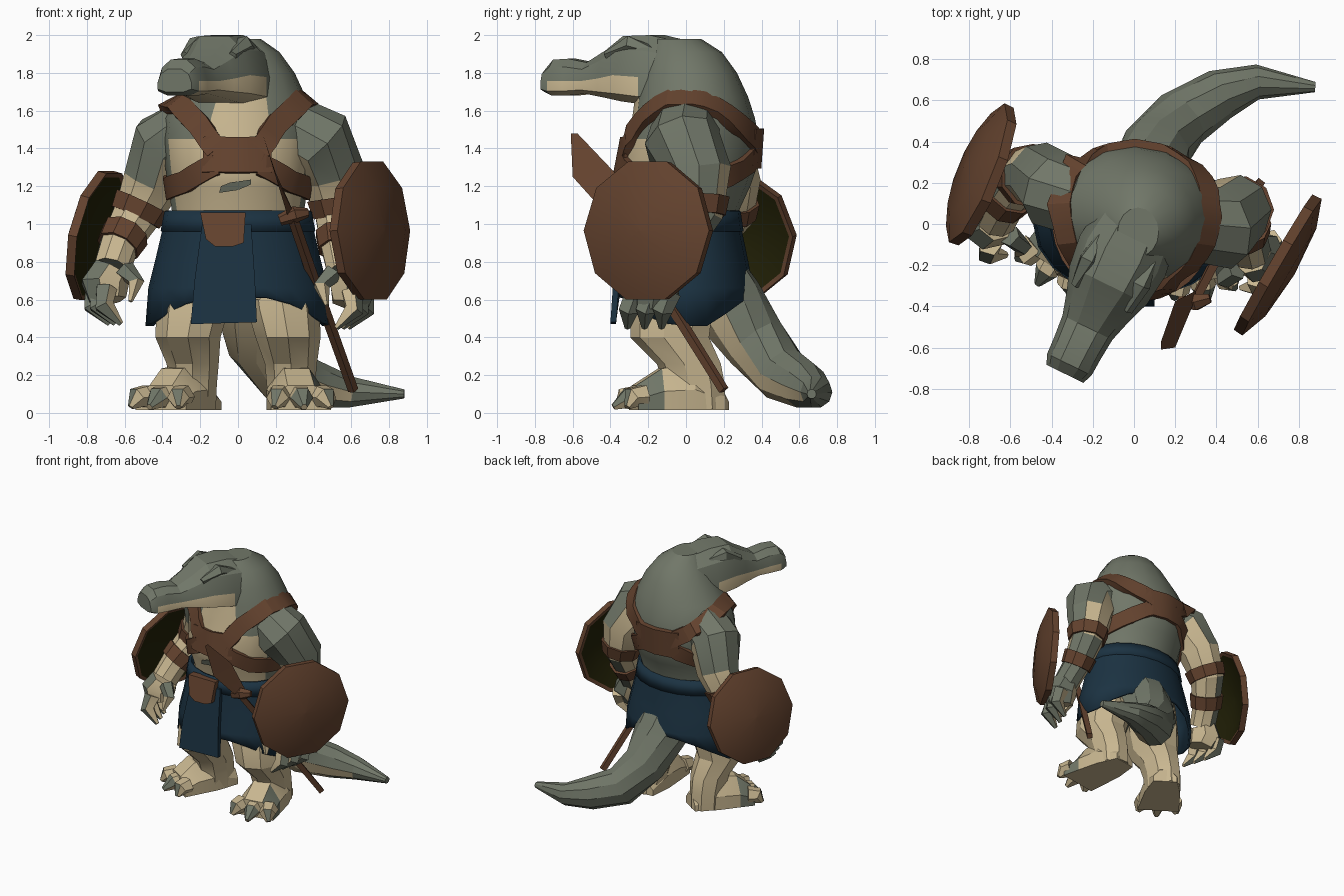
import bpy, bmesh, math
from math import cos, sin, pi
from mathutils import Vector as V
from mathutils.bvhtree import BVHTree

cube = bpy.data.objects.get("Cube")
if cube:
    bpy.data.objects.remove(cube)


def material(name, r, g, b):
    m = bpy.data.materials.new(name)
    m.use_nodes = True
    m.diffuse_color = (r, g, b, 1)
    node = m.node_tree.nodes["Principled BSDF"]
    node.inputs["Base Color"].default_value = (r, g, b, 1)
    node.inputs["Roughness"].default_value = 0.9
    return m


GREY = material("grey green hide", 0.165, 0.185, 0.14)
TAN = material("tan underside", 0.58, 0.47, 0.28)
BROWN = material("brown leather", 0.128, 0.056, 0.028)
BLUE = material("dark blue cloth", 0.011, 0.032, 0.054)
DARK = material("dark shield lining", 0.016, 0.015, 0.002)
HIDE = [GREY, TAN]


def finish(name, bm, mats, rule=None, thickness=0, angle=25):
    """Colour the faces by rule, make the object, shade it."""
    bmesh.ops.recalc_face_normals(bm, faces=bm.faces[:])
    bm.normal_update()
    if rule:
        for f in bm.faces:
            f.material_index = int(rule(f.calc_center_median(), f.normal))
    mesh = bpy.data.meshes.new(name)
    bm.to_mesh(mesh)
    bm.free()
    for m in mats:
        mesh.materials.append(m)
    ob = bpy.data.objects.new(name, mesh)
    bpy.context.collection.objects.link(ob)
    if thickness:
        mod = ob.modifiers.new("thickness", 'SOLIDIFY')
        mod.thickness = thickness
        mod.offset = 0
    bpy.ops.object.select_all(action='DESELECT')
    ob.select_set(True)
    bpy.context.view_layer.objects.active = ob
    bpy.ops.object.shade_smooth_by_angle(angle=math.radians(angle))
    return ob


def loft(name, rings, mats, rule=None, caps=True, **kw):
    """Skin a row of equal-length vertex rings."""
    bm = bmesh.new()
    rows = [[bm.verts.new(p) for p in ring] for ring in rings]
    n = len(rows[0])
    for a, b in zip(rows, rows[1:]):
        for i in range(n):
            j = (i + 1) % n
            bm.faces.new((a[i], a[j], b[j], b[i]))
    if caps:
        bm.faces.new(rows[0])
        bm.faces.new(rows[-1])
    return finish(name, bm, mats, rule, **kw)


def ellipses(levels, sides):
    """Level rings from (z, cx, cy, rx, ry)."""
    return [[V((cx + rx * sin(2 * pi * i / sides), cy - ry * cos(2 * pi * i / sides), z))
             for i in range(sides)] for z, cx, cy, rx, ry in levels]


def tube(name, pts, mats, rule=None, sides=8, ref=V((0, 1, 0))):
    """Round limb through (x, y, z, radius) points."""
    c = [V(p[:3]) for p in pts]
    rings = []
    for k, p in enumerate(pts):
        t = (c[min(k + 1, len(c) - 1)] - c[max(k - 1, 0)]).normalized()
        u = t.cross(ref).normalized()
        w = u.cross(t)
        rings.append([c[k] + p[3] * (u * cos(2 * pi * i / sides) + w * sin(2 * pi * i / sides))
                      for i in range(sides)])
    return loft(name, rings, mats, rule)


# Torso with hunched back; the pale throat is narrower than the belly
def torso_tan(c, n):
    if c.z < 1.25:
        return n.y < -0.45
    return n.y < -0.55 and (c.z < 1.46 or (c.z < 1.72 and -0.15 < c.x < 0.2))


torso = loft("torso", ellipses([
    (0.6, 0, 0, 0.33, 0.25), (0.9, 0, 0, 0.35, 0.27), (1.07, 0, 0, 0.35, 0.28),
    (1.2, 0, 0, 0.37, 0.34), (1.3, 0, 0.01, 0.385, 0.365), (1.45, 0, 0.03, 0.4, 0.355),
    (1.56, 0.01, 0.04, 0.4, 0.325), (1.67, 0.02, 0.03, 0.34, 0.3), (1.8, 0.04, 0.02, 0.26, 0.25),
    (1.91, 0.04, 0, 0.18, 0.19), (1.98, 0.02, -0.04, 0.1, 0.12)], 16), HIDE, torso_tan)

# Head and snout, turned towards the right
AHEAD, ACROSS = V((-0.44, -0.9, 0)).normalized(), V((0.9, -0.44, 0)).normalized()
half = [(0.55, 0), (1, 0.12), (1, 0.4), (0.82, 0.78), (0.4, 1)]
section = half + [(-u, v) for u, v in reversed(half)]
stations = [(-0.02, 0.2, 1.64, 1.96), (0.17, 0.23, 1.63, 2.0), (0.33, 0.21, 1.65, 1.995),
            (0.44, 0.17, 1.67, 1.92), (0.56, 0.135, 1.69, 1.855), (0.67, 0.125, 1.68, 1.875),
            (0.76, 0.12, 1.68, 1.87), (0.81, 0.1, 1.7, 1.82)]
head = loft("head", [[V((0.02, 0, lo + v * (hi - lo))) + AHEAD * t + ACROSS * u * w
                      for u, v in section] for t, w, lo, hi in stations], HIDE,
            lambda c, n: c.z < 1.775 and n.dot(AHEAD) < 0.8 and 0.12 < c.dot(AHEAD) < 0.76)
for s, side in ((1, "left"), (-1, "right")):
    brow = [V((0.02, 0, 1.92)) + AHEAD * t + ACROSS * s * 0.14 + V((0, 0, h))
            for t, h in ((0.12, 0), (0.26, 0.03), (0.4, -0.03))]
    tube(side + "_brow", [(*p, r) for p, r in zip(brow, (0.02, 0.05, 0.025))], [GREY], sides=5)

# Tail sweeping round to the left
tube("tail", [(0.06, 0.08, 0.78, 0.2), (0.07, 0.22, 0.58, 0.2), (0.11, 0.37, 0.37, 0.17),
              (0.23, 0.51, 0.205, 0.15), (0.42, 0.63, 0.145, 0.125), (0.6, 0.69, 0.11, 0.085),
              (0.88, 0.665, 0.1, 0.025)], HIDE,
     lambda c, n: n.y < -0.2 and n.z < 0.1 and c.y < 0.58, 10, V((0, 0, 1)))

# Legs, then feet and toes turned outward by an angle
for s, side, ankle, turn, reach in ((1, "left", 0.28, 9, 0.36), (-1, "right", 0.24, 33, 0.33)):
    loft(side + "_leg", ellipses([
        (0.78, s * 0.2, -0.03, 0.18, 0.2), (0.55, s * 0.24, -0.07, 0.195, 0.225),
        (0.4, s * 0.265, -0.08, 0.175, 0.215), (0.26, s * ankle, 0.02, 0.14, 0.175),
        (0.15, s * ankle, 0.05, 0.13, 0.165), (0.02, s * ankle, 0.06, 0.125, 0.16)], 9), HIDE,
        lambda c, n: True)
    turn = math.radians(turn)
    fore = V((s * sin(turn), -cos(turn), 0))
    out = V((s * cos(turn), sin(turn), 0))
    base = V((s * ankle, 0.06, 0.015))

    def spot(d, a, z):
        return base + fore * d + out * a + V((0, 0, z))

    rings = [[spot(d, a * w, b * h) for a, b in
              ((-1, 0), (1, 0), (1, 0.45), (0.45, 1), (-0.45, 1), (-1, 0.45))]
             for d, w, h in ((-0.14, 0.09, 0.1), (0.03, 0.135, 0.24), (0.2, 0.15, 0.22),
                             (reach - 0.02, 0.16, 0.13))]
    loft(side + "_foot", rings, HIDE, lambda c, n: n.dot(out) < 0.5 or (c - base).dot(fore) < 0.2)
    for i in (-1, 0, 1):
        tip = reach + 0.09 - abs(i) * 0.05
        toe = [(*spot(reach - 0.06, i * 0.11, 0.07), 0.07), (*spot(reach + 0.01, i * 0.13, 0.065), 0.06),
               (*spot(tip, i * 0.15, 0.015), 0.018)]
        tube(f"{side}_toe_{i + 2}", toe, HIDE,
             lambda c, n: (c - base).dot(fore) < reach or n.z < 0.2, 6, V((0, 0, 1)))


# Arms, hands, claws, bracers
def arm(side, s, pts):
    def rule(c, n):
        inner = n.x * s < -0.15 and c.z < 1.4
        return inner or (n.y < -0.35 and 0.82 < c.z < 1.28) or (n.y > 0.6 and 1 < c.z < 1.25)
    ob = tube(side + "_arm", pts, HIDE, rule, 9)
    for k in (3, 4):
        a, b = V(pts[k - 1]), V(pts[k])
        strip = [a.lerp(b, f) for f in (0.6, 1.08)]
        tube(f"{side}_bracer_{k - 2}", [(*p[:3], p[3] + 0.016) for p in strip], [BROWN], None, 9)
    wrist = V(pts[-1][:3])
    tube(side + "_palm", [(*wrist, 0.105), (*(wrist + V((s * 0.04, -0.02, -0.08))), 0.13),
                          (*(wrist + V((s * 0.02, -0.04, -0.17))), 0.1)], HIDE,
         lambda c, n: n.x * s < -0.2, 7)
    for i in range(3):
        root = wrist + V((s * (0.09 - 0.03 * i), 0.06 - 0.09 * i, -0.1))
        tip = root + V((-s * 0.08, -0.05, -0.19))
        mid = root.lerp(tip, 0.5) + V((s * 0.05, -0.02, 0))
        tube(f"{side}_finger_{i + 1}", [(*root, 0.06), (*mid, 0.055), (*tip, 0.015)], HIDE,
             lambda c, n: n.x * s < 0, 5)
    thumb = wrist + V((-s * 0.07, -0.08, 0))
    tube(side + "_thumb", [(*thumb, 0.055), (*(thumb + V((-s * 0.06, -0.05, -0.07))), 0.045),
                           (*(thumb + V((-s * 0.03, -0.09, -0.17))), 0.012)], HIDE,
         lambda c, n: c.z < wrist.z - 0.05, 5)
    return ob


left_arm = arm("left", 1, [(0.26, 0, 1.51, 0.18), (0.42, -0.02, 1.43, 0.205), (0.5, 0.07, 1.26, 0.175),
                           (0.53, 0.07, 1.06, 0.13), (0.54, -0.04, 0.88, 0.105),
                           (0.57, -0.14, 0.74, 0.1)])
right_arm = arm("right", -1, [(-0.24, 0.1, 1.5, 0.18), (-0.38, 0.16, 1.42, 0.195),
                              (-0.46, 0.24, 1.22, 0.16), (-0.54, 0.23, 1.05, 0.13),
                              (-0.63, 0.11, 0.89, 0.105), (-0.67, 0.02, 0.76, 0.1)])


# Round domed shields strapped to the forearms
def shield(name, centre, normal, radius):
    n = V(normal).normalized()
    u = n.cross(V((0, 0, 1))).normalized()
    w = u.cross(n)
    centre = V(centre)
    rings = [[centre + n * d + radius * r * (u * cos(pi * i / 5) + w * sin(pi * i / 5))
              for i in range(10)]
             for d, r in ((0.04, 0.02), (0.02, 0.6), (-0.03, 0.93), (-0.04, 1), (0.01, 1.01),
                          (0.06, 0.65), (0.08, 0.02))]
    loft(name, rings, [BROWN, DARK],
         lambda c, m: m.dot(n) < -0.3 and (c - centre).length < radius * 0.87, angle=35)


shield("left_shield", (0.71, -0.205, 0.965), (0.86, -0.5, 0.03), 0.38)
shield("right_shield", (-0.755, 0.245, 0.94), (-0.9, 0.36, 0.2), 0.36)


# Skirt, with a hem that rises beside the front flap and over the tail
def hem(p):
    if p.y < 0:
        return 0.46 + min(0.15, 0.28 * (1 - abs(p.x) / 0.48))
    return 0.46 + 0.75 * max(0, p.y - 0.12)


skirt = ellipses([(1.07, 0, -0.01, 0.375, 0.285), (0.97, 0, -0.01, 0.39, 0.295),
                  (0.8, 0, 0, 0.43, 0.32), (0.66, 0, 0, 0.465, 0.345),
                  (0.46, 0, 0, 0.48, 0.35)], 20)
for p in skirt[-1]:
    p.z = hem(p)
loft("skirt", skirt, [BLUE], caps=False, thickness=0.02)
loft("waist_sash", ellipses([(1.065, 0, -0.01, 0.38, 0.29), (0.96, 0, -0.01, 0.4, 0.305)], 20),
     [BLUE], caps=False, thickness=0.02)


def slab(name, outline, depth, mat):
    """Plate from front (x, y, z) outline points, thickened backwards."""
    loft(name, [[V(p) for p in outline], [V(p) + V((0, depth, 0)) for p in outline]], [mat])


slab("front_flap", [(-0.19, -0.33, 1.0), (0.07, -0.33, 1.0), (0.09, -0.385, 0.7), (0.1, -0.4, 0.48),
                    (-0.25, -0.4, 0.47), (-0.23, -0.385, 0.7)], 0.03, BLUE)
slab("belt_pouch", [(-0.2, -0.35, 1.06), (0.04, -0.35, 1.06), (0.03, -0.39, 0.9), (-0.03, -0.39, 0.88),
                    (-0.12, -0.39, 0.88), (-0.17, -0.39, 0.92)], 0.06, BROWN)
slab("belly_patch", [(-0.1, -0.328, 1.165), (0, -0.338, 1.18), (0.07, -0.347, 1.21),
                     (0.07, -0.355, 1.235), (-0.04, -0.35, 1.22), (-0.09, -0.34, 1.2)], 0.009, GREY)

# Leather harness laid on the body surface
verts, polys = [], []
for ob in (torso, left_arm, right_arm):
    base = len(verts)
    verts += [v.co.copy() for v in ob.data.vertices]
    polys += [[base + i for i in f.vertices] for f in ob.data.polygons]
whole = BVHTree.FromPolygons(verts, polys)
trunk = BVHTree.FromPolygons([v.co for v in torso.data.vertices],
                             [list(f.vertices) for f in torso.data.polygons])


def band(name, surface, pts, width, lift=0, steps=3):
    """Strap along a path; lift turns its face upward on the shoulders."""
    path = []
    for a, b in zip(pts, pts[1:]):
        path += [V(a).lerp(V(b), k / steps) for k in range(steps)]
    path.append(V(pts[-1]))
    hits = [surface.find_nearest(p)[:2] for p in path]
    rings = []
    for k, (p, n) in enumerate(hits):
        n = (n + V((0, 0, lift * max(0, p.z - 1.5)))).normalized()
        t = hits[min(k + 1, len(hits) - 1)][0] - hits[max(k - 1, 0)][0]
        w = t.cross(n).normalized() * width / 2
        rings.append([p + w + n * 0.025, p - w + n * 0.025, p - w - n * 0.03, p + w - n * 0.03])
    loft(name, rings, [BROWN])


for s, side in ((1, "left"), (-1, "right")):
    band(side + "_shoulder_strap", whole, [
        (s * 0.12, -0.36, 1.4), (s * 0.23, -0.3, 1.54), (s * 0.35, -0.1, 1.66), (s * 0.37, 0.1, 1.65),
        (s * 0.29, 0.28, 1.53), (s * 0.1, 0.4, 1.42)], 0.12, 4)
    band(side + "_side_strap", trunk, [
        (s * 0.12, -0.36, 1.32), (s * 0.3, -0.25, 1.22), (s * 0.4, -0.02, 1.18),
        (s * 0.32, 0.24, 1.25), (s * 0.1, 0.39, 1.37)], 0.115)
band("chest_plate", trunk, [(-0.19, -0.33, 1.37), (0, -0.38, 1.37), (0.18, -0.33, 1.37)], 0.19)
band("back_plate", trunk, [(-0.18, 0.35, 1.4), (0, 0.4, 1.4), (0.18, 0.35, 1.4)], 0.21)

# Sheathed sword on the left hip
tube("sword_sheath", [(0.29, -0.38, 1.03, 0.028), (0.42, -0.13, 0.65, 0.03), (0.61, 0.2, 0.12, 0.028)],
     [BROWN], None, 4)
tube("sword_guard", [(0.22, -0.38, 1.02, 0.03), (0.3, -0.38, 1.05, 0.045), (0.37, -0.36, 1.06, 0.025)],
     [BROWN], None, 6)
slab("sword_grip", [(0.13, -0.61, 1.48), (0.2, -0.41, 1.27), (0.3, -0.36, 1.05), (0.26, -0.42, 1.05),
                    (0.2, -0.6, 1.25)], 0.035, BROWN)
